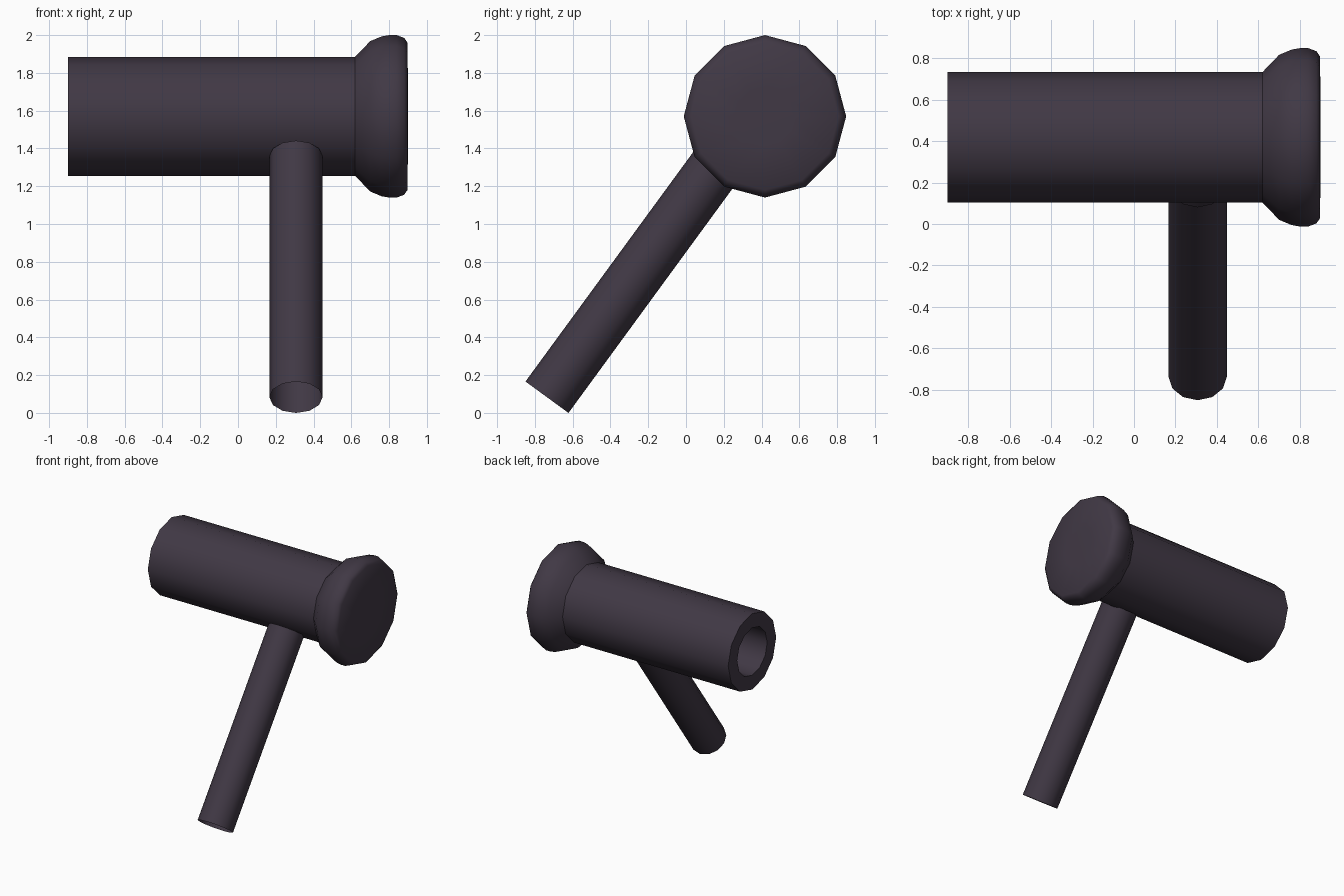
import bpy, bmesh, math
from mathutils import Vector, Matrix

if "Cube" in bpy.data.objects:
    bpy.data.objects.remove(bpy.data.objects["Cube"])

dark = bpy.data.materials.new("dark plum grey")
dark.diffuse_color = (0.052, 0.040, 0.059, 1)
dark.use_nodes = True
dark.node_tree.nodes["Principled BSDF"].inputs["Base Color"].default_value = dark.diffuse_color


def lathe(name, profile, origin, axis, close_start=False, close_end=False, sides=12):
    """Revolve (distance along axis, radius) points around an axis in space."""
    w = Vector(axis).normalized()
    u = Vector((1, 0, 0)) if abs(w.x) < 0.5 else Vector((0, 1, 0))
    v = w.cross(u)
    bm = bmesh.new()
    rings = []
    for d, r in profile:
        ring = []
        for i in range(sides):
            a = 2 * math.pi * i / sides
            p = Vector(origin) + w * d + (u * math.cos(a) + v * math.sin(a)) * r
            ring.append(bm.verts.new(p))
        rings.append(ring)
    for a, b in zip(rings, rings[1:]):
        for i in range(sides):
            j = (i + 1) % sides
            bm.faces.new((a[i], a[j], b[j], b[i]))
    if close_start:
        bm.faces.new(rings[0][::-1])
    if close_end:
        bm.faces.new(rings[-1])
    mesh = bpy.data.meshes.new(name)
    bm.to_mesh(mesh)
    bm.free()
    mesh.materials.append(dark)
    obj = bpy.data.objects.new(name, mesh)
    bpy.context.collection.objects.link(obj)
    bpy.ops.object.select_all(action='DESELECT')
    obj.select_set(True)
    bpy.context.view_layer.objects.active = obj
    bpy.ops.object.shade_smooth_by_angle(angle=math.radians(42))
    return obj


# barrel with bored back end and flared front rim
lathe("barrel_and_rim", [
    (0.0, 0.197), (-0.9, 0.197), (-0.9, 0.315), (0.62, 0.315),
    (0.70, 0.398), (0.76, 0.423), (0.80, 0.43), (0.84, 0.43),
    (0.88, 0.415), (0.897, 0.39), (0.90, 0.15)],
    (0, 0.418, 1.57), (1, 0, 0), close_start=True, close_end=True)

# slanted handle, an open tube at the foot
lathe("handle", [(0, 0.141), (1.58, 0.141)],
      (0.307, -0.736, 0.083), (0, 0.59, 0.807))
